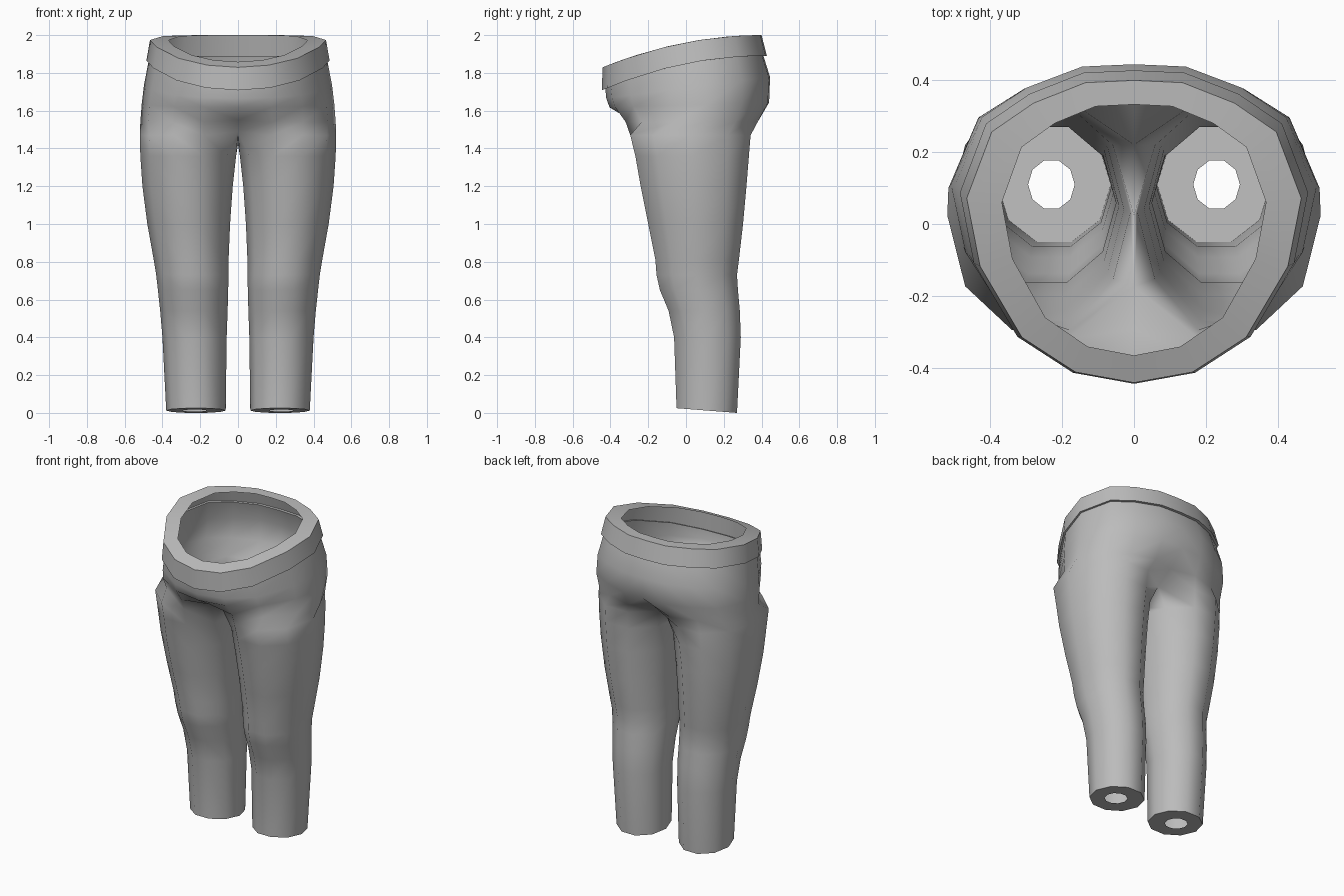
import bpy, bmesh
from math import sin, cos, radians

cube = bpy.data.objects.get("Cube")
if cube:
    bpy.data.objects.remove(cube, do_unlink=True)

cloth = bpy.data.materials.new("grey cloth")
cloth.use_nodes = True
grey = (0.5, 0.5, 0.5, 1)
cloth.diffuse_color = grey
cloth.node_tree.nodes["Principled BSDF"].inputs["Base Color"].default_value = grey

# Half outline of the hips, from front centre round the left side to back centre
HIP = [(0, -1), (.35, -.93), (.67, -.7), (.92, -.23), (1, .22),
       (.85, .66), (.6, .85), (.29, .985), (0, 1)]


def leg_ring(z, inner, outer, front, back):
    """Ten-sided section; point 9 is innermost, point 4 outermost."""
    cx, rx = (inner + outer) / 2, (outer - inner) / 2
    cy, ry = (front + back) / 2, (back - front) / 2 / cos(radians(18))
    angles = [radians(90 + 36 * (k - 4)) for k in range(10)]
    return [(cx + rx * sin(a), cy - ry * cos(a), z) for a in angles]


def hip_ring(width, front, back, height):
    """Half section of the hips with height given as a function of y."""
    cy, ry = (front + back) / 2, (back - front) / 2
    return [(width * x, cy + ry * y, height(cy + ry * y)) for x, y in HIP]


def band_curve(top, drop):
    return lambda y: top - drop * max(0, (0.4 - y) / 0.84) ** 2


def loft(name, rings):
    """Skin the rings in order, mirror the half and shade it."""
    bm = bmesh.new()
    loops = [[bm.verts.new(p) for p in ring] for ring in rings]
    for low, high in zip(loops, loops[1:]):
        closed = len(low) == len(high) == 10
        for k in range(10 if closed else 8):
            n = (k + 1) % 10
            bm.faces.new((low[k], low[n], high[n], high[k]))
    mesh = bpy.data.meshes.new(name)
    bm.to_mesh(mesh)
    bm.free()
    mesh.materials.append(cloth)
    obj = bpy.data.objects.new(name, mesh)
    bpy.context.collection.objects.link(obj)
    mirror = obj.modifiers.new("Mirror", 'MIRROR')
    mirror.merge_threshold = 0.001
    bpy.ops.object.select_all(action='DESELECT')
    obj.select_set(True)
    bpy.context.view_layer.objects.active = obj
    bpy.ops.object.shade_smooth_by_angle(angle=radians(50))


# Ankle: flat sole with a hole, slightly raised at the front
slant = lambda ring: [(x, y, 0.025 * (0.27 - y) / 0.32) for x, y, z in ring]
rings = [slant(leg_ring(0, .165, .295, .043, .177)),
         slant(leg_ring(0, .065, .38, -.05, .27))]

# Leg sections: height, inner x, outer x, front y, back y
for section in [(.4, .06, .4, -.063, .29), (.54, .055, .412, -.092, .285),
                (.65, .052, .424, -.138, .275), (.73, .05, .433, -.156, .27),
                (.81, .05, .446, -.162, .28), (1, .042, .48, -.2, .302),
                (1.2, .028, .506, -.24, .32), (1.36, .01, .517, -.268, .333)]:
    rings.append(leg_ring(*section))

# Crotch: the inner points meet on the centre line
crotch = leg_ring(1.47, 0, .52, -.295, .342)
for k, z in ((0, 1.49), (9, 1.42), (8, 1.48)):
    crotch[k] = (0, crotch[k][1], z)
rings.append(crotch)

# Hips: the fold under the seat, the seat, then up to the waistband
fold = hip_ring(.517, -.345, .385, lambda y: 1.54)
for k in (0, 8):
    fold[k] = (0, fold[k][1] * 0.85, 1.55)
rings += [fold,
          hip_ring(.51, -.405, .44, lambda y: 1.63 + .03 * y),
          hip_ring(.498, -.422, .445, lambda y: 1.72 + .13 * y),
          hip_ring(.473, -.427, .41, band_curve(1.89, .18))]
loft("trousers", rings)

# Waistband: under lip, outer wall and flat top rim
loft("waistband", [hip_ring(.473, -.427, .41, band_curve(1.89, .18)),
                   hip_ring(.485, -.445, .428, band_curve(1.89, .18)),
                   hip_ring(.466, -.442, .4, band_curve(2, .17)),
                   hip_ring(.368, -.366, .333, band_curve(2, .17))])
